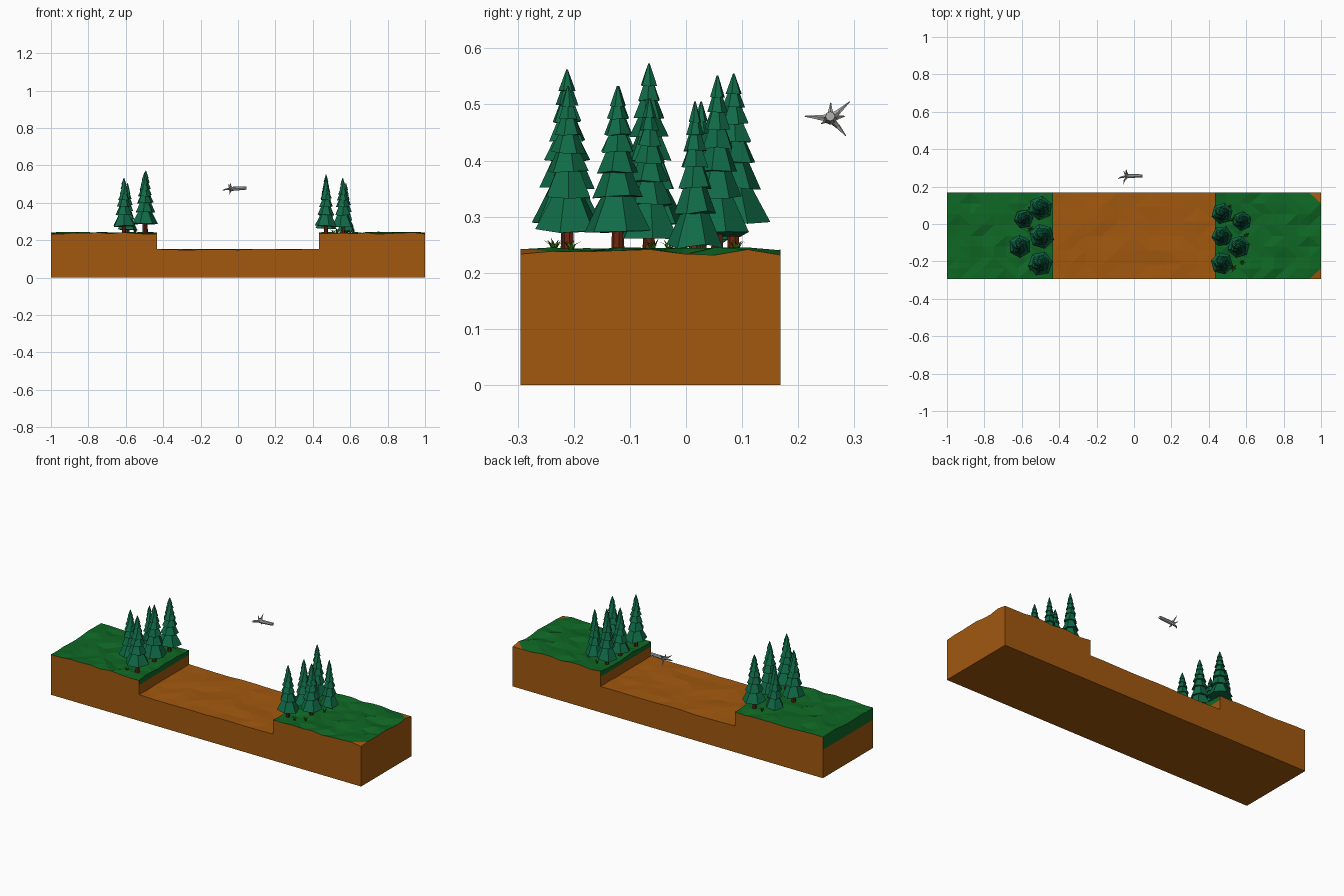
import bpy, bmesh, math, random
from mathutils import Vector, Matrix

if "Cube" in bpy.data.objects:
    bpy.data.objects.remove(bpy.data.objects["Cube"])

random.seed(4)


def material(name, rgb):
    m = bpy.data.materials.new(name)
    m.diffuse_color = (*rgb, 1)
    m.use_nodes = True
    m.node_tree.nodes["Principled BSDF"].inputs["Base Color"].default_value = m.diffuse_color
    return m


EARTH = material("earth brown", (0.36, 0.098, 0.0045))
GRASS = material("grass green", (0.0045, 0.137, 0.018))
PINE = material("pine green", (0.005, 0.147, 0.064))
BARK = material("bark red brown", (0.15, 0.019, 0.005))
BLADE = material("blade green", (0.045, 0.17, 0.004))
GREY = material("dead wood grey", (0.42, 0.42, 0.41))


def finish(bm, name, *mats):
    me = bpy.data.meshes.new(name)
    bmesh.ops.recalc_face_normals(bm, faces=bm.faces)
    bm.to_mesh(me)
    bm.free()
    for m in mats:
        me.materials.append(m)
    ob = bpy.data.objects.new(name, me)
    bpy.context.collection.objects.link(ob)
    return ob


def tube(bm, a, b, r1, r2, n, turn=0.0):
    """Tapered prism from point a to point b."""
    a, b = Vector(a), Vector(b)
    d = b - a
    mat = (Matrix.Translation((a + b) / 2) @ d.to_track_quat('Z', 'Y').to_matrix().to_4x4()
           @ Matrix.Rotation(turn, 4, 'Z'))
    return bmesh.ops.create_cone(bm, cap_ends=True, segments=n, radius1=r1, radius2=r2,
                                 depth=d.length, matrix=mat)["verts"]


Y0, Y1, EDGE = -0.295, 0.168, 0.432


def terrain(name, x0, x1, z, amp, nx, ny, levels, inner=None):
    """Rolling top sheet with walls drawn down in bands; inner = x of the wall facing the channel."""
    bm = bmesh.new()
    verts = [[bm.verts.new((x0 + (x1 - x0) * i / nx, Y0 + (Y1 - Y0) * j / ny, 0))
              for j in range(ny + 1)] for i in range(nx + 1)]
    for i in range(nx + 1):
        for j in range(ny + 1):
            border = i in (0, nx) or j in (0, ny)
            verts[i][j].co.z = z + random.uniform(-amp, amp) * (0.6 if border else 1)
    for i in range(nx):
        for j in range(ny):
            f = bm.faces.new((verts[i][j], verts[i + 1][j], verts[i + 1][j + 1], verts[i][j + 1]))
            f.material_index = 1 if inner else 0
    # bare earth corners at the far right end
    if inner and inner > 0:
        for a, c, b in ((verts[nx - 1][0], verts[nx][0], verts[nx][1]),
                        (verts[nx - 1][ny], verts[nx][ny], verts[nx][ny - 1])):
            f = next(f for f in c.link_faces if a in f.verts and b in f.verts)
            bmesh.utils.face_split(f, a, b)
            for g in c.link_faces:
                g.material_index = 0
    bmesh.ops.triangulate(bm, faces=[f for f in bm.faces if len(f.verts) > 3])
    edges = [e for e in bm.edges if e.is_boundary]
    drop = []
    for k, level in enumerate(levels):
        geom = bmesh.ops.extrude_edge_only(bm, edges=edges)["geom"]
        for v in geom:
            if isinstance(v, bmesh.types.BMVert):
                v.co.z = level
        edges = [e for e in geom if isinstance(e, bmesh.types.BMEdge)]
        for f in [g for g in geom if isinstance(g, bmesh.types.BMFace)]:
            c = f.calc_center_median()
            on_inner = inner is not None and abs(c.x - inner) < 1e-4
            green = inner and ((on_inner and k == 0) or (abs(c.x + 1) < 1e-4 and k < 2))
            f.material_index = 1 if green else 0
            joint = inner is None and (abs(c.x - x0) < 1e-4 or abs(c.x - x1) < 1e-4)
            if joint or (on_inner and level == 0):
                drop.append(f)
    # underside, then remove walls hidden between the blocks
    bm.faces.new([bm.verts.new(p) for p in ((x0, Y0, 0), (x0, Y1, 0), (x1, Y1, 0), (x1, Y0, 0))])
    bmesh.ops.delete(bm, geom=drop, context='FACES')
    bmesh.ops.remove_doubles(bm, verts=bm.verts, dist=1e-5)
    return finish(bm, name, EARTH, GRASS)


terrain("left_bank", -1, -EDGE, 0.237, 0.009, 9, 8, (0.208, 0.165, 0.14, 0), -EDGE)
terrain("right_bank", EDGE, 1, 0.237, 0.009, 9, 8, (0.208, 0.165, 0.14, 0), EDGE)
terrain("channel_bed", -EDGE, EDGE, 0.151, 0.004, 10, 6, (0,))

# Pine trees: x, y, top, foliage base, radius
trees = [(-0.5, 0.085, 0.555, 0.290, 0.066), (-0.59, 0.027, 0.505, 0.255, 0.052),
         (-0.493, -0.066, 0.573, 0.285, 0.068), (-0.61, -0.12, 0.533, 0.275, 0.062),
         (-0.5, -0.212, 0.562, 0.288, 0.067),
         (0.471, 0.056, 0.552, 0.268, 0.058), (0.577, 0.016, 0.505, 0.247, 0.051),
         (0.47, -0.065, 0.511, 0.262, 0.056), (0.56, -0.122, 0.533, 0.275, 0.061),
         (0.47, -0.21, 0.533, 0.275, 0.061)]
tiers = [(0, 1.0), (0.23, 0.74), (0.40, 0.62), (0.54, 0.52), (0.66, 0.41), (0.77, 0.31),
         (0.86, 0.23), (1.0, 0)]


def pine(i, x, y, top, base, r):
    bm = bmesh.new()
    h = top - base
    turn = random.uniform(0, 1)
    for (t0, r0), (t1, r1) in zip(tiers, tiers[1:]):
        z0, z1 = base + h * t0, min(top, base + h * (t1 + 0.02))
        vs = tube(bm, (x, y, z0), (x, y, z1), r * r0, max(r * r1 * 0.62, 0.0015), 6, turn)
        for v in vs:
            if v.co.z < (z0 + z1) / 2:
                v.co.z += random.uniform(-0.004, 0.006) * r0
        turn += 0.25
    finish(bm, f"pine_foliage_{i}", PINE)
    bm = bmesh.new()
    tube(bm, (x, y, 0.226), (x, y, base + 0.02), 0.012, 0.009, 7)
    finish(bm, f"pine_trunk_{i}", BARK)


for i, t in enumerate(trees, 1):
    pine(i, *t)

# Grass tufts: thin bent blades
bm = bmesh.new()
for x, y in ((0.58, -0.205), (0.53, -0.235), (0.51, 0.09), (0.6, -0.06), (0.53, 0.02),
             (-0.55, -0.235), (-0.55, 0.085), (-0.55, -0.03)):
    for k in range(7):
        a = k * 0.9 + random.uniform(-0.3, 0.3)
        d = Vector((math.cos(a), math.sin(a), 0))
        s = Vector((-d.y, d.x, 0)) * 0.003
        p = Vector((x, y, 0.236))
        q = p + d * 0.009 + Vector((0, 0, 0.015))
        tip = p + d * 0.02 + Vector((0, 0, random.uniform(0.018, 0.027)))
        pts = [bm.verts.new(c) for c in (p - s, p + s, q + s * 0.7, q - s * 0.7, tip)]
        bm.faces.new((pts[0], pts[1], pts[2], pts[3]))
        bm.faces.new((pts[3], pts[2], pts[4]))
finish(bm, "grass_tufts", BLADE)

# Floating uprooted stump lying on its side
bm = bmesh.new()
C = Vector((-0.035, 0.257, 0.475))
tube(bm, C, C + Vector((0.08, 0, 0.004)), 0.011, 0.0085, 8)
tube(bm, C + Vector((-0.012, 0, 0)), C, 0.008, 0.011, 8)
for dx, dy, dz in ((-0.022, -0.046, 0.004), (-0.006, 0.035, 0.030), (-0.010, 0.028, -0.031),
                   (-0.016, 0.001, 0.028), (-0.050, -0.016, -0.009), (-0.02, 0.026, 0.004)):
    d = Vector((dx, dy, dz))
    mid = C + Vector((dx * 0.7, dy * 0.45, dz * 0.42))
    tube(bm, C + Vector((0.004, 0, 0)), mid, 0.0075, 0.0045, 5)
    tube(bm, mid, C + d, 0.0045, 0.0008, 5)
finish(bm, "uprooted_stump", GREY)
